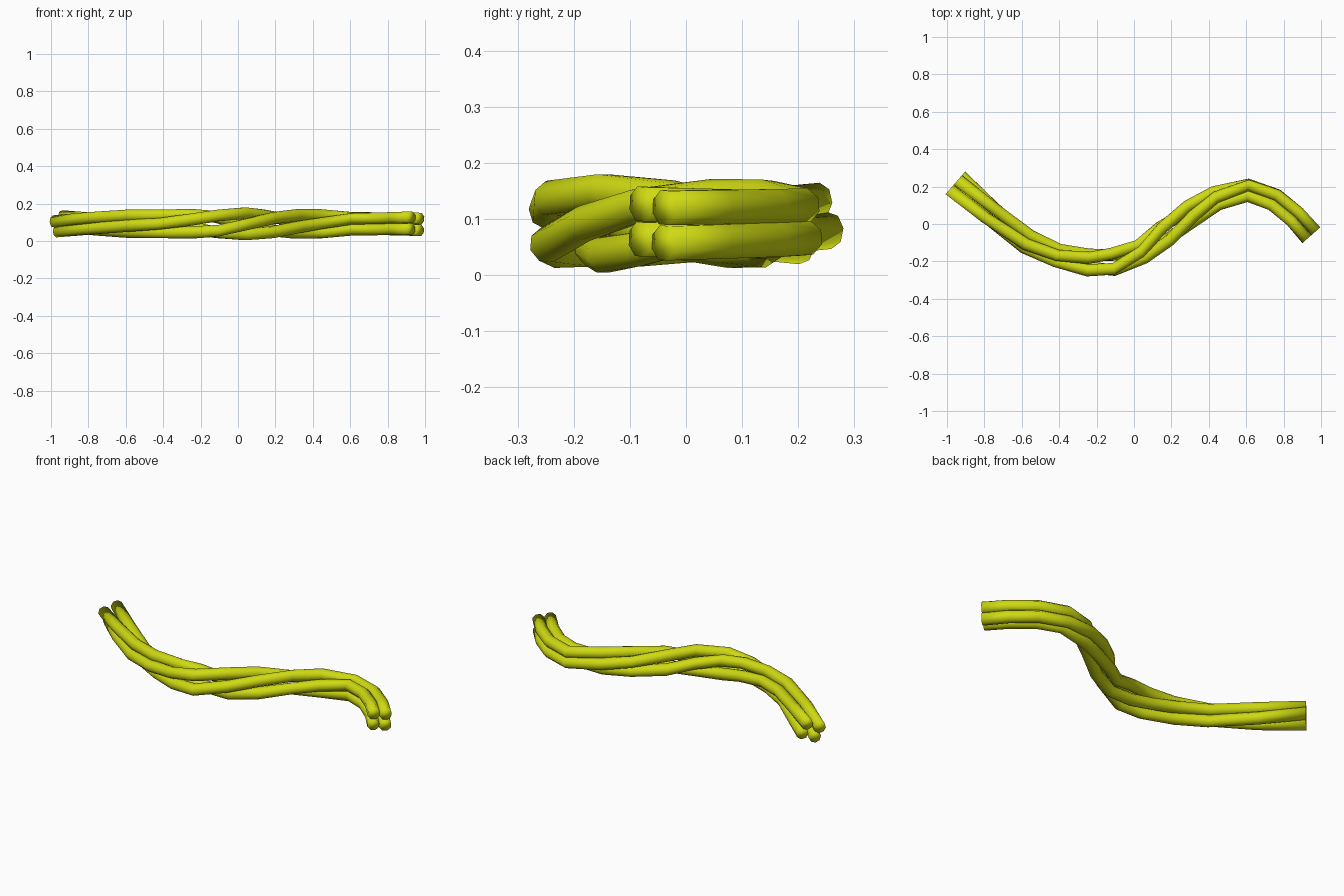
import bpy, bmesh, math
from mathutils import Vector

cube = bpy.data.objects.get("Cube")
if cube:
    bpy.data.objects.remove(cube, do_unlink=True)

SIDES, RADIUS, MID_Z = 8, 0.033, 0.092
UP = Vector((0, 0, 1))

# Winding centre line of the bundle, seen from above
PATH = [Vector(p) for p in (
    (-0.955, 0.22), (-0.77, 0.06), (-0.57, -0.095), (-0.41, -0.168),
    (-0.245, -0.206), (-0.115, -0.203), (0.04, -0.148), (0.165, -0.052),
    (0.31, 0.06), (0.44, 0.138), (0.61, 0.18), (0.75, 0.13),
    (0.86, 0.04), (0.948, -0.06))]

# Twist of two opposite strand pairs: (path point, angle, distance from centre)
PAIR_ONE = ((0, 242, 0.045), (3, 180, 0.034), (5, 130, 0.058), (6, 90, 0.057),
            (7, 54, 0.055), (9, -6, 0.036), (10, -40, 0.041), (13, -49, 0.046))
PAIR_TWO = ((0, 165, 0.049), (3, 90, 0.046), (5, 40, 0.058), (6, 0, 0.038),
            (7, -36, 0.053), (9, -96, 0.047), (10, -130, 0.041), (13, -139, 0.043))

material = bpy.data.materials.new("yellow_green")
material.use_nodes = True
colour = (0.62, 0.70, 0.006, 1)
material.diffuse_color = colour
material.node_tree.nodes["Principled BSDF"].inputs["Base Color"].default_value = colour

# Running length along the centre line
lengths = [0.0]
for a, b in zip(PATH, PATH[1:]):
    lengths.append(lengths[-1] + (b - a).length)


def side_direction(i):
    """Horizontal direction across the path at one point."""
    before = PATH[i] - PATH[i - 1] if i else PATH[1] - PATH[0]
    after = PATH[i + 1] - PATH[i] if i + 1 < len(PATH) else before
    t = (before.normalized() + after.normalized()).normalized()
    return Vector((-t.y, t.x, 0))


def twist(keys, i):
    """Angle and distance of a strand at one path point."""
    for (i0, a0, d0), (i1, a1, d1) in zip(keys, keys[1:]):
        if i0 <= i <= i1:
            f = (lengths[i] - lengths[i0]) / (lengths[i1] - lengths[i0])
            return math.radians(a0 + (a1 - a0) * f), d0 + (d1 - d0) * f


def make_strand(name, keys, turn):
    bm = bmesh.new()
    rings = []
    for i, p in enumerate(PATH):
        side = side_direction(i)
        angle, dist = twist(keys, i)
        angle += turn
        centre = Vector((p.x, p.y, MID_Z)) + (side * math.cos(angle) + UP * math.sin(angle)) * dist
        ring = []
        for k in range(SIDES):
            a = angle + math.tau * (k + 0.5) / SIDES
            ring.append(bm.verts.new(centre + (side * math.cos(a) + UP * math.sin(a)) * RADIUS))
        rings.append(ring)
    for r0, r1 in zip(rings, rings[1:]):
        for k in range(SIDES):
            n = (k + 1) % SIDES
            bm.faces.new((r0[k], r0[n], r1[n], r1[k]))
    # End caps
    bm.faces.new(rings[0])
    bm.faces.new(rings[-1])
    bmesh.ops.recalc_face_normals(bm, faces=bm.faces)
    for face in bm.faces:
        face.smooth = True
    mesh = bpy.data.meshes.new(name)
    bm.to_mesh(mesh)
    bm.free()
    mesh.materials.append(material)
    bpy.context.collection.objects.link(bpy.data.objects.new(name, mesh))


make_strand("strand_low", PAIR_ONE, 0)
make_strand("strand_high", PAIR_ONE, math.pi)
make_strand("strand_front", PAIR_TWO, 0)
make_strand("strand_back", PAIR_TWO, math.pi)
